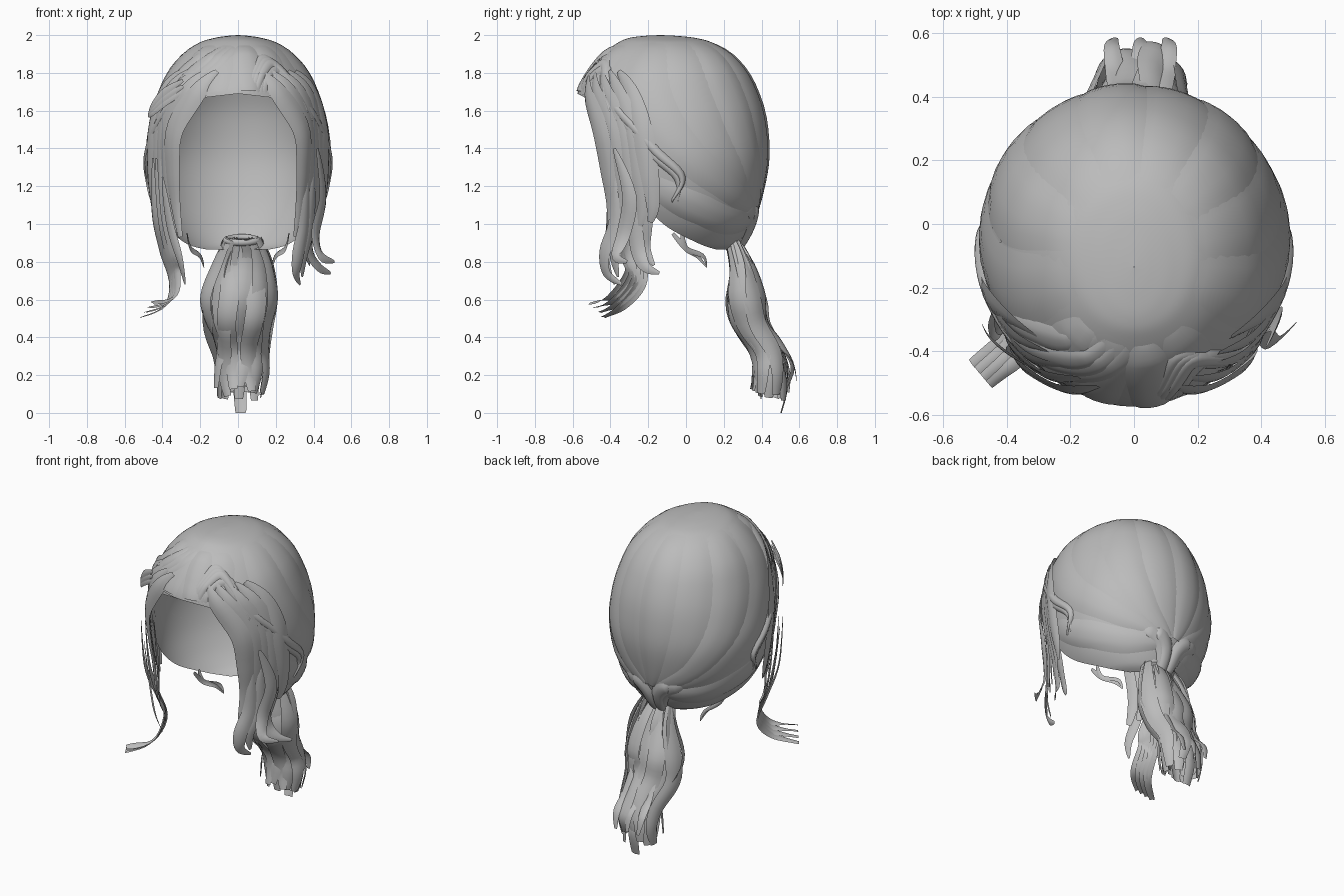
import bpy, math, random
from mathutils import Vector

if "Cube" in bpy.data.objects:
    bpy.data.objects.remove(bpy.data.objects["Cube"])

random.seed(4)
hair = bpy.data.materials.new("grey_hair")
hair.diffuse_color = (0.5, 0.5, 0.5, 1)
hair.use_nodes = True
hair.node_tree.nodes["Principled BSDF"].inputs["Base Color"].default_value = hair.diffuse_color

# Head cross-sections: height, front y, back y, half width, y of the face opening
ROWS = [(0.865, -0.22, 0.24, 0.22, 0.16), (0.90, -0.33, 0.29, 0.29, 0.06),
        (1.0, -0.43, 0.345, 0.38, -0.12), (1.15, -0.5, 0.395, 0.45, -0.24),
        (1.35, -0.55, 0.432, 0.482, -0.30), (1.55, -0.58, 0.42, 0.46, -0.38),
        (1.69, -0.575, 0.38, 0.42, -0.575), (1.8, -0.52, 0.325, 0.37, -0.9),
        (1.9, -0.44, 0.24, 0.29, -0.9), (1.96, -0.36, 0.14, 0.205, -0.9),
        (1.985, -0.3, 0.05, 0.125, -0.9), (1.996, -0.22, -0.05, 0.055, -0.9),
        (2.0, -0.136, -0.134, 0.001, -0.9)]


def spline(pts, t):
    """Smooth curve through pts, t from 0 to len(pts) - 1."""
    n = len(pts)
    i = min(int(t), n - 2)
    u = t - i
    a, b, c, d = (pts[max(0, min(n - 1, i + k))] for k in (-1, 0, 1, 2))
    return [0.5 * (2 * q + (r - p) * u + (2 * p - 5 * q + 4 * r - s) * u * u
            + (3 * q - p - 3 * r + s) * u ** 3) for p, q, r, s in zip(a, b, c, d)]


def row_at(z):
    z = max(ROWS[0][0], min(ROWS[-1][0], z))
    for i in range(len(ROWS) - 1):
        if z <= ROWS[i + 1][0]:
            return spline(ROWS, i + (z - ROWS[i][0]) / (ROWS[i + 1][0] - ROWS[i][0]))


def on_head(a, row, off=0.0):
    """Point on the head; angle 0 is the back, positive is +x."""
    z, f, b, w, _ = row
    p = Vector((w * math.sin(a), (f + b) / 2 + (b - f) / 2 * math.cos(a), z))
    return p + (p - Vector((0, -0.08, 1.4))).normalized() * off


def grid(name, rows):
    n = len(rows[0])
    faces = [(i * n + j, i * n + j + 1, (i + 1) * n + j + 1, (i + 1) * n + j)
             for i in range(len(rows) - 1) for j in range(n - 1)]
    me = bpy.data.meshes.new(name)
    me.from_pydata([v for r in rows for v in r], [], faces)
    me.materials.append(hair)
    ob = bpy.data.objects.new(name, me)
    bpy.context.collection.objects.link(ob)
    me.shade_smooth()
    return ob


def taper(u, start, end):
    """Width along a lock: start share, full in the middle, end share."""
    if u < 0.35:
        return start + (1 - start) * math.sin(u / 0.35 * math.pi / 2)
    return end + (1 - end) * math.cos((u - 0.35) / 0.65 * math.pi / 2)


def lock(name, pts, width, start=0.6, end=0.15, normal=None, steps=20, bulge=0.12):
    """Free-hanging arched ribbon."""
    ts = [k * (len(pts) - 1) / steps for k in range(steps + 1)]
    ps = [Vector(spline(pts, t)) for t in ts]
    rows = []
    for k, p in enumerate(ps):
        tan = (ps[min(k + 1, steps)] - ps[max(k - 1, 0)]).normalized()
        nor = normal or Vector((p.x, p.y + 0.08, 0)).normalized()
        side = tan.cross(nor).normalized()
        nor = side.cross(tan)
        w = width * taper(k / steps, start, end) / 2
        rows.append([p + side * w * s + nor * w * bulge * 2 * (1 - s * s)
                     for s in (-1, -0.5, 0, 0.5, 1)])
    return grid(name, rows)


def panel(name, pts, width, off=0.010, start=0.5, end=0.3, steps=24):
    """Lock lying on the head, path given as (degrees, height)."""
    ps = [spline(pts, k * (len(pts) - 1) / steps) for k in range(steps + 1)]
    rows = []
    for k, p in enumerate(ps):
        a, b = ps[max(k - 1, 0)], ps[min(k + 1, steps)]
        scale = max(row_at(p[1])[3], 0.12) * math.pi / 180
        d = Vector(((b[0] - a[0]) * scale, b[1] - a[1])).normalized()
        w = width * taper(k / steps, start, end) / 2
        lift = off * min(1, k / 5)
        rows.append([])
        for s in (-1, -0.6, -0.2, 0.2, 0.6, 1):
            deg, z = p[0] - d.y * w * s / scale, p[1] + d.x * w * s
            rows[-1].append(on_head(math.radians(deg), row_at(z), lift * (1.1 - abs(s) ** 3)))
    return grid(name, rows)


# Main cap, open at the face and neck
rows = []
for k in range(73):
    r = spline(ROWS, k / 6)
    c = (r[4] - (r[1] + r[2]) / 2) / ((r[2] - r[1]) / 2)
    a = math.acos(max(-1, min(1, c)))
    rows.append([on_head(a * (j / 32 - 1), r) for j in range(65)])
grid("cap", rows)

# Broad locks swept from crown to the tie
for i, a in enumerate((-105, -70, -38, -10, 20, 48, 76, 105)):
    panel(f"crown_lock_{i}", [(a, 1.96), (a, 1.78), (a * 0.85, 1.45), (a * 0.5, 1.2),
                             (a * 0.12, 1.07)], 0.24, 0.007 + 0.004 * (i % 2), 0.4, 0.25)

# Broad locks rolled forward from the parting
for i, a in enumerate((148, 172, -164, -140)):
    panel(f"parting_lock_{i}", [(a, 1.94), (a, 1.87), (a, 1.8), (a, 1.70)], 0.15, 0.006 + 0.005 * (i % 2), 0.4, 0.8)

for s, tag in ((-1, "left"), (1, "right")):
    # Lower bands wrapping round the nape
    panel(f"nape_band_{tag}", [(s * 108, 1.22), (s * 80, 1.1), (s * 45, 1.02), (s * 5, 1.04)],
          0.16, 0.013, 0.6, 0.5)
    # Gathered bundle over the tie
    for i in range(2):
        panel(f"nape_bundle_{tag}_{i}", [(s * (30 - 10 * i), 1.08), (s * (18 - 6 * i), 1.06),
              (s * (9 - 3 * i), 0.99), (s * 5, 0.89)], 0.10, 0.018 + 0.008 * i, 0.4, 0.7)
    # Long curve from temple to behind the ear
    for i in range(2):
        panel(f"ear_lock_{tag}_{i}", [(s * 142, 1.74), (s * (122 - 3 * i), 1.56),
              (s * (105 - 4 * i), 1.38), (s * (89 - 3 * i), 1.25), (s * (89 + 4 * i), 1.13)],
              0.06, 0.014 + 0.006 * i, 0.6, 0.2)
    # Face-framing sheets, from the hairline down in front of the ear
    for i in range(5):
        y = -0.48 + 0.055 * i
        x = 0.29 + 0.03 * i
        top = [on_head(math.radians(s * (b - 9 * i)), row_at(z), 0.01)
               for b, z in ((163, 1.80), (150, 1.69))]
        lock(f"temple_lock_{tag}_{i}",
             top + [(s * (x + 0.045), y + 0.025, 1.5),
              (s * (x + 0.055), y + 0.065, 1.28), (s * (x + 0.04), y + 0.085, 1.1),
              (s * (x + 0.015), y + 0.07, 0.93 + 0.02 * i)], 0.12, 0.25, 0.25, steps=26)
    # Nape wisps
    for i in range(2):
        lock(f"nape_wisp_{tag}_{i}", [(s * 0.27, -0.07 + 0.05 * i, 0.95), (s * 0.25, 0.0, 0.87),
             (s * 0.2, 0.06 + 0.03 * i, 0.83), (s * 0.18, 0.11, 0.77)], 0.03)

# Right fringe: rises from the hairline and rolls over to the temple
for i in range(5):
    panel(f"right_fringe_{i}", [(173 - 3 * i, 1.70), (166 - 3 * i, 1.79), (154 - 3 * i, 1.87 - 0.015 * i),
          (141 - 2 * i, 1.80 - 0.02 * i), (132 - 2 * i, 1.62 - 0.02 * i)], 0.06, 0.012 + 0.004 * (i % 3), 0.5, 0.3)

# Left fringe: swept from the parting down to the temple
for i in range(5):
    panel(f"left_fringe_{i}", [(-176 + 8 * i, 1.93), (-164 + 7 * i, 1.86), (-148 + 6 * i, 1.78),
          (-134 + 5 * i, 1.69 - 0.01 * i), (-124 + 4 * i, 1.58 - 0.02 * i)], 0.085, 0.010 + 0.004 * (i % 3), 0.3, 0.3)

# Hanging tendrils, right side
RIGHT = [[(0.37, -0.38, 1.25), (0.35, -0.38, 1.0), (0.32, -0.43, 0.85), (0.31, -0.42, 0.74), (0.33, -0.34, 0.68)],
         [(0.40, -0.33, 1.25), (0.38, -0.33, 1.0), (0.35, -0.38, 0.85), (0.34, -0.36, 0.72)],
         [(0.42, -0.28, 1.25), (0.38, -0.27, 1.0), (0.38, -0.25, 0.85), (0.43, -0.21, 0.77), (0.49, -0.14, 0.74)],
         [(0.42, -0.25, 1.25), (0.40, -0.22, 1.05), (0.36, -0.22, 0.88), (0.38, -0.17, 0.78)],
         [(0.42, -0.38, 1.4), (0.45, -0.30, 1.15), (0.41, -0.33, 0.95), (0.44, -0.37, 0.83), (0.51, -0.31, 0.80)]]
for i, pts in enumerate(RIGHT):
    lock(f"right_tendril_{i}", pts, 0.09, 0.2)

# Hanging tendrils, left side, sweeping out at the tip
for i in range(4):
    d = 0.018 * i
    lock(f"left_tendril_{i}",
         [(-0.45 + d, -0.36 + d, 1.35), (-0.44 + d, -0.33 + d, 1.05), (-0.40 + d, -0.26 - d, 0.85),
          (-0.35 + d / 2, -0.24 - d, 0.69 + d), (-0.39 + d, -0.34 - d, 0.56 + d),
          (-0.51 + d, -0.44 - d * 1.2, 0.505 + d * 1.4)], 0.08, 0.2, 0.4, steps=26)
lock("left_inner_tendril", [(-0.40, -0.40, 1.25), (-0.36, -0.40, 1.0), (-0.31, -0.42, 0.82),
                            (-0.28, -0.38, 0.68)], 0.06, 0.2)
for i in range(3):
    lock(f"left_temple_curl_{i}", [(-0.29, -0.47, 1.76 - 0.03 * i), (-0.39, -0.41, 1.70 - 0.03 * i),
         (-0.45, -0.36, 1.63 - 0.02 * i), (-0.475, -0.32, 1.57)], 0.04, 0.4, 0.4)

# Tie
bpy.ops.mesh.primitive_torus_add(major_radius=0.06, minor_radius=0.018, major_segments=24,
                                 minor_segments=8, location=(0.02, 0.25, 0.915))
tie = bpy.context.object
tie.name = "tie"
tie.scale = (1.3, 0.8, 1)
tie.rotation_euler = (0.3, 0, 0)
tie.data.materials.append(hair)
tie.data.shade_smooth()

# Wavy ponytail: centre x, centre y, height, x radius, y radius
TAIL = [(0.02, 0.235, 0.92, 0.09, 0.03), (0.02, 0.295, 0.78, 0.145, 0.045), (0.015, 0.32, 0.6, 0.19, 0.095),
        (0.01, 0.34, 0.46, 0.17, 0.085), (0.015, 0.425, 0.32, 0.13, 0.085),
        (0.015, 0.455, 0.2, 0.135, 0.105), (0.015, 0.445, 0.09, 0.13, 0.10)]
for i in range(24):
    a = i * math.tau / 16
    r = (1.0 if i % 2 else 0.85) if i < 16 else 0.5
    a = a if i < 16 else i * math.tau / 8
    drop = random.uniform(-0.03, 0.06)
    phase = random.uniform(0, 6)
    pts = [(x + rx * r * math.cos(a) + 0.012 * math.sin(phase + k * 1.6),
            y + ry * r * math.sin(a) + 0.012 * math.cos(phase + k * 1.6), z + drop * k / 6)
           for k, (x, y, z, rx, ry) in enumerate(TAIL)]
    lock(f"ponytail_lock_{i}", pts, 0.11, 0.5, 0.4,
         Vector((math.cos(a) * 0.7, math.sin(a), 0)).normalized(), 24, 0.12)
lock("ponytail_tip", [(0, 0.40, 0.5), (0.01, 0.48, 0.3), (0.01, 0.53, 0.15), (0.015, 0.50, 0.0)],
     0.08, 0.5, 0.7, Vector((0, 1, 0)))
for i in range(3):
    lock(f"ponytail_flick_{i}", [(-0.06 + 0.08 * i, 0.41, 0.5), (-0.06 + 0.08 * i, 0.48, 0.36),
         (-0.07 + 0.09 * i, 0.56, 0.27), (-0.06 + 0.08 * i, 0.585, 0.17)], 0.06, 0.5, 0.3, Vector((0, 1, 0.3)))
